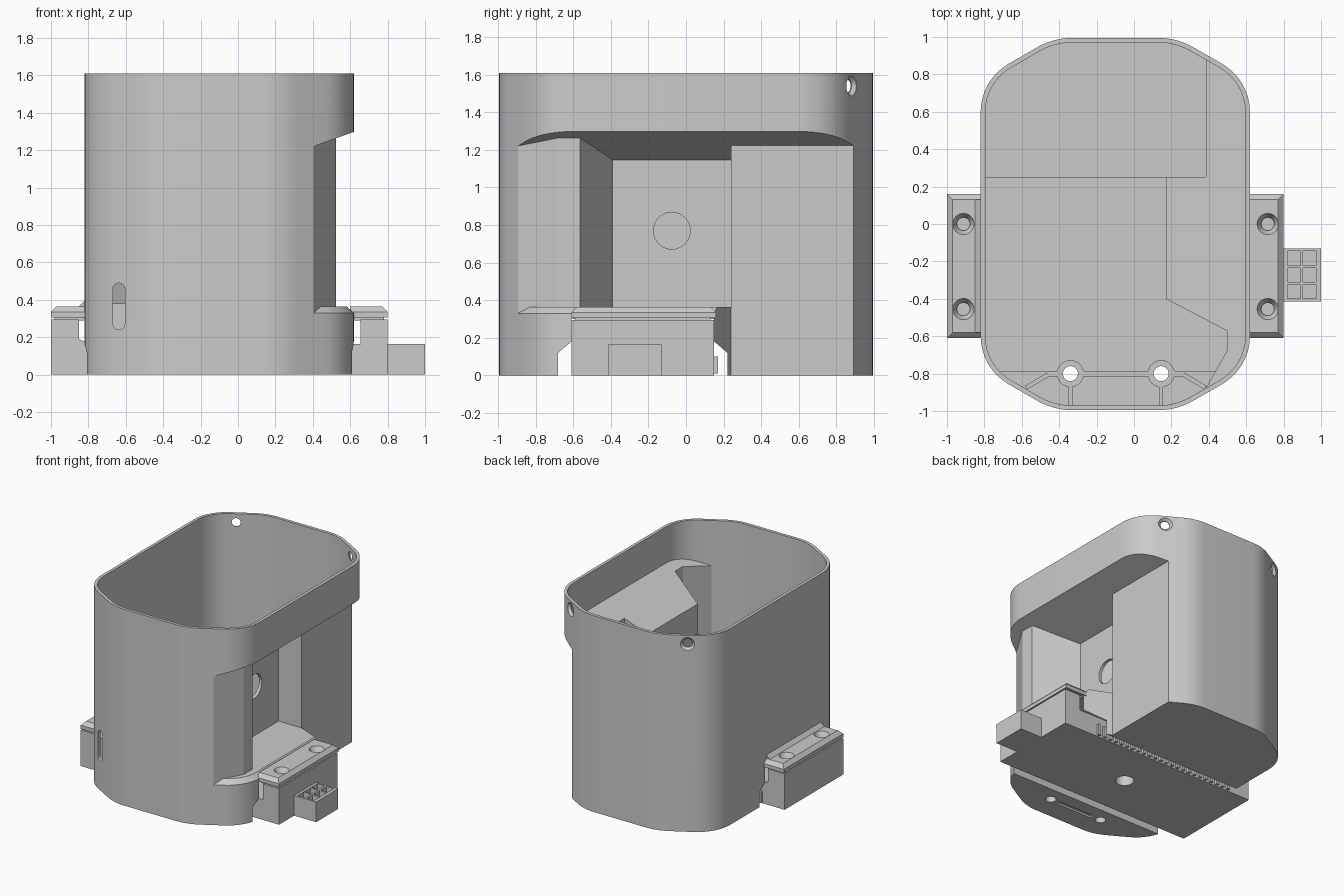
import bpy, bmesh, math
from mathutils import Vector

if "Cube" in bpy.data.objects:
    bpy.data.objects.remove(bpy.data.objects["Cube"])

grey = bpy.data.materials.new("plain grey")
grey.use_nodes = True
COLOUR = (0.6, 0.6, 0.6, 1)
grey.diffuse_color = COLOUR
grey.node_tree.nodes["Principled BSDF"].inputs["Base Color"].default_value = COLOUR


def loft(name, rings):
    """Closed solid through rings of equal length."""
    bm = bmesh.new()
    rows = [[bm.verts.new(p) for p in ring] for ring in rings]
    n = len(rows[0])
    for a, b in zip(rows, rows[1:]):
        for i in range(n):
            bm.faces.new((a[i], a[(i + 1) % n], b[(i + 1) % n], b[i]))
    bm.faces.new(rows[0][::-1])
    bm.faces.new(rows[-1])
    bmesh.ops.recalc_face_normals(bm, faces=bm.faces)
    mesh = bpy.data.meshes.new(name)
    bm.to_mesh(mesh)
    bm.free()
    mesh.materials.append(grey)
    ob = bpy.data.objects.new(name, mesh)
    bpy.context.collection.objects.link(ob)
    return ob


def prism(name, pts, lo, hi, axis="z"):
    place = {"x": lambda p, h: (h, p[0], p[1]),
             "y": lambda p, h: (p[0], h, p[1]),
             "z": lambda p, h: (p[0], p[1], h)}[axis]
    return loft(name, [[place(p, h) for p in pts] for h in (lo, hi)])


def rect(x0, x1, y0, y1):
    return [(x0, y0), (x1, y0), (x1, y1), (x0, y1)]


def box(name, x0, x1, y0, y1, z0, z1):
    return prism(name, rect(x0, x1, y0, y1), z0, z1)


def rod(name, start, end, r0, r1=None, sides=32):
    """Cylinder or cone between two points."""
    start, end = Vector(start), Vector(end)
    turn = (end - start).to_track_quat("Z", "Y")
    rings = []
    for c, r in ((start, r0), (end, r1 or r0)):
        angles = [math.tau * i / sides for i in range(sides)]
        rings.append([c + turn @ Vector((r * math.cos(a), r * math.sin(a), 0)) for a in angles])
    return loft(name, rings)


def combine(ob, other, how="DIFFERENCE"):
    """Apply a boolean and drop the helper."""
    mod = ob.modifiers.new("cut", "BOOLEAN")
    mod.operation, mod.solver, mod.object = how, "EXACT", other
    bpy.context.view_layer.objects.active = ob
    bpy.ops.object.modifier_apply(modifier=mod.name)
    bpy.data.objects.remove(other)
    return ob


def outline(inset=0.0):
    """Rounded octagon of the shell, moved inward by inset."""
    u1, v1, reach = 0.72 - inset, 1 - inset, 1.031 - inset
    side = (u1, (reach - u1 / 2) / 0.866, 0.3 - inset)
    end = ((reach - 0.866 * v1) / 0.5, v1, 0.37 - inset)
    corners = []
    for sx, sy in ((1, 1), (-1, 1), (-1, -1), (1, -1)):
        pair = (side, end) if sx * sy > 0 else (end, side)
        corners += [(Vector((sx * u, sy * v)), r) for u, v, r in pair]
    pts = []
    for i, (p, r) in enumerate(corners):
        a = (corners[i - 1][0] - p).normalized()
        b = (corners[(i + 1) % 8][0] - p).normalized()
        half = a.angle(b) / 2
        bisector = (a + b).normalized()
        centre = p + bisector * r / math.sin(half)
        start = (p + a * r / math.tan(half) - centre).normalized()
        across = Vector((-start.y, start.x))
        sweep = math.pi - 2 * half
        for k in range(9):
            t = sweep * k / 8
            q = centre + (start * math.cos(t) + across * math.sin(t)) * r
            pts.append((q.x - 0.1, q.y * 0.995))
    return pts


def recess(d, bottom):
    """Side recess with a sloping roof, grown by d."""
    pts = [(0.34 - 1.2 * d, -1.01), (0.525 - d, -0.68 + 0.3 * d), (0.525 - d, -0.565 - 0.3 * d),
           (0.2 - d, -0.39 - 0.5 * d), (0.2 - d, 0.24 + 0.4 * d), (0.41 - d, 0.24 + 0.4 * d),
           (0.41 - d, 1.05), (0.9, 1.05), (0.9, -1.01)]
    return loft("recess", [[(x, y, bottom) for x, y in pts],
                           [(x, y, 1.075 + 0.36 * x + d) for x, y in pts]])


# Shell with side recess, chamfered ledge and rear notch
shell = prism("housing_shell", outline(), 0, 1.61)
combine(shell, recess(0, 0.33))
ledge = loft("ledge", [[(x, y, z) for x, y in outline(i)]
                       for i, z in ((0, 0.3), (0, 0.33), (0.04, 0.365))])
combine(ledge, recess(0.01, 0.31), "INTERSECT")
combine(shell, ledge, "UNION")
combine(shell, prism("notch", [(0.41, 0.24), (0.62, 0.15), (0.9, 0.03), (0.9, 1.05), (0.41, 1.05)], -0.1, 0.5))

# Hollow interior with raised front floor
cavity = prism("cavity", outline(0.025), 0.03, 1.8)
combine(cavity, recess(0.025, -0.1))
combine(cavity, box("floor", -1, 1, -0.79, 0.25, -0.1, 0.38))
combine(shell, cavity)

# Tunnel for the crossbar
tunnel = [(-0.68, -0.1), (-0.68, 0.12), (-0.61, 0.18), (-0.61, 0.3),
          (0.15, 0.3), (0.15, 0.18), (0.22, 0.12), (0.22, -0.1)]
combine(shell, prism("tunnel", tunnel, -1.2, 1.2, "x"))

# Front bosses, ribs and pocket wall
combine(shell, box("wall", -0.46, 0.265, -0.815, -0.785, 0.02, 0.4), "UNION")
for s in (-1, 1):
    x = -0.0975 + 0.2425 * s
    combine(shell, rod("boss", (x, -0.8, 0.01), (x, -0.8, 0.4), 0.072), "UNION")
    combine(shell, box("rib", x - 0.01, x + 0.01, -0.98, -0.8, 0.02, 0.4), "UNION")
    x2 = -0.0975 + 0.355 * s
    brace = [(x2, -0.815), (x2 + 0.12 * s, -0.885), (x2 + 0.13 * s, -0.865), (x2, -0.787)]
    combine(shell, prism("brace", brace, 0.02, 0.4), "UNION")
for s in (-1, 1):
    x = -0.0975 + 0.2425 * s
    combine(shell, rod("hole", (x, -0.8, -0.1), (x, -0.8, 0.6), 0.04))
combine(shell, box("groove", -0.26, 0.065, -0.82, -0.785, -0.1, 0.015))

# Countersunk rim holes, recess port and front slot
for s in (-1, 1):
    hit = Vector((-0.1 + 0.53 * s, 0.88, 1.54))
    out = Vector((0.5 * s, 0.866, 0))
    combine(shell, rod("rim_hole", hit - out * 0.1, hit + out * 0.1, 0.034))
    combine(shell, rod("sink", hit - out * 0.02, hit + out * 0.02, 0.036, 0.07))
combine(shell, rod("port", (0.1, -0.075, 0.77), (0.3, -0.075, 0.77), 0.098))
slot = [(-0.637 + 0.032 * math.cos(a), 0.365 + 0.093 * (1 if k < 9 else -1) + 0.032 * math.sin(a))
        for k in range(18) for a in [math.pi * (k if k < 9 else k - 1) / 8]]
combine(shell, prism("slot", slot, -1.1, -0.8, "y"))

# Crossbar under the shell
bar = [(-1, 0), (-1, 0.295), (-0.85, 0.295), (-0.85, 0.19), (-0.83, 0.18), (0.615, 0.165),
       (0.655, 0.165), (0.655, 0.295), (0.8, 0.295), (0.8, 0)]
crossbar = prism("crossbar", bar, -0.61, 0.15, "y")
combine(crossbar, rod("hole", (-0.1, -0.23, -0.1), (-0.1, -0.23, 0.12), 0.07))
for i in range(24):
    x = -0.8 + i * 0.055
    box("bar_fin", x, x + 0.025, 0.145, 0.17, 0.01, 0.1)

# Mounting flanges with countersunk screws
for name, x0, x1, t0, t1, sx in (("left_end_flange", -1, -0.8, -0.97, -0.8, -0.912),
                                 ("right_end_flange", 0.6, 0.8, 0.6, 0.77, 0.715)):
    rings = [[(x, y, z) for x, y in rect(x0, x1, -0.61, 0.16)] for z in (0.305, 0.335)]
    rings.append([(x, y, 0.365) for x, y in rect(t0, t1, -0.58, 0.13)])
    flange = loft(name, rings)
    for y in (0, -0.455):
        combine(flange, rod("sink", (sx, y, 0.325), (sx, y, 0.367), 0.035, 0.058))
        combine(flange, rod("hole", (sx, y, 0.25), (sx, y, 0.34), 0.035))
        box("screw_slot_bar", sx - 0.01, sx + 0.01, y - 0.033, y + 0.033, 0.29, 0.315)
    box(name + "_neck", x0 + 0.02, x1 - 0.02, -0.59, 0.13, 0.29, 0.31)
prism("flange_fillet", [(-0.855, 0.36), (-0.81, 0.405), (-0.8, 0.405), (-0.8, 0.36)], -0.58, 0.13, "y")

# Six-way connector
plug = box("connector", 0.79, 1, -0.415, -0.13, 0, 0.165)
for x in (0.855, 0.938):
    for y in (-0.183, -0.272, -0.361):
        combine(plug, box("socket", x - 0.034, x + 0.034, y - 0.038, y + 0.038, 0.11, 0.2))

# Smooth rounded walls, keep hard edges
bpy.ops.object.select_all(action="DESELECT")
for ob in bpy.context.collection.objects:
    if ob.type == "MESH":
        ob.select_set(True)
        bpy.context.view_layer.objects.active = ob
bpy.ops.object.shade_smooth_by_angle(angle=math.radians(25))
